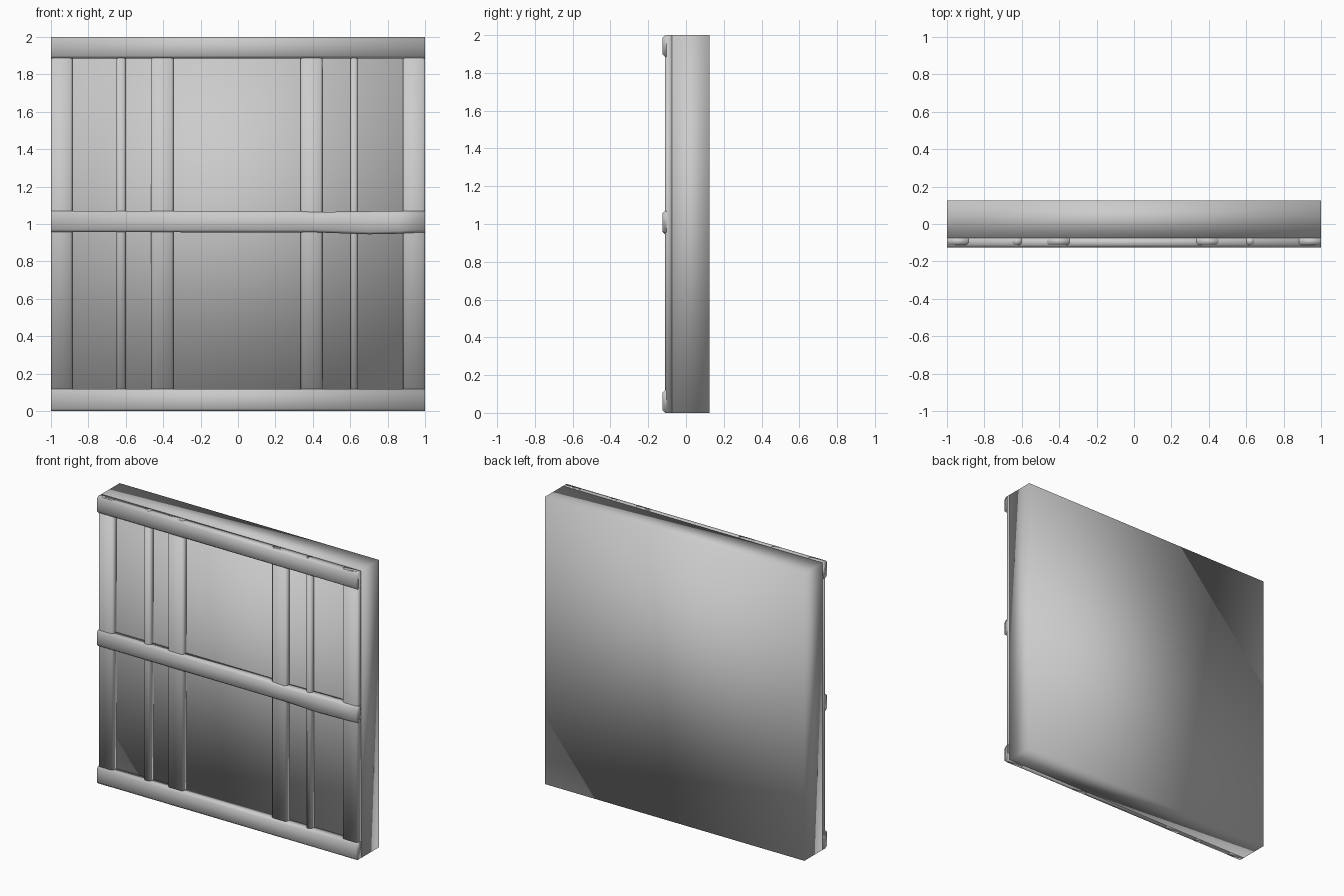
import bpy, bmesh

if "Cube" in bpy.data.objects:
    bpy.data.objects.remove(bpy.data.objects["Cube"])

BACK = -0.075  # plane where the beams meet the slab


def finish(name, bm):
    bmesh.ops.recalc_face_normals(bm, faces=bm.faces)
    mesh = bpy.data.meshes.new(name)
    bm.to_mesh(mesh)
    bm.free()
    obj = bpy.data.objects.new(name, mesh)
    bpy.context.collection.objects.link(obj)
    for p in mesh.polygons:
        p.use_smooth = True
    return obj


def beam(name, sections, depth, vertical, cham=0.014):
    """Sweep a chamfered plank through (position, low edge, high edge) sections."""
    bm = bmesh.new()
    rings = []
    for pos, lo, hi in sections:
        front = BACK - depth
        profile = [(lo, BACK), (lo, front + cham), (lo + cham, front),
                   (hi - cham, front), (hi, front + cham), (hi, BACK)]
        rings.append([bm.verts.new((a, y, pos) if vertical else (pos, y, a))
                      for a, y in profile])
    for r, s in zip(rings, rings[1:]):
        for i in range(6):
            j = (i + 1) % 6
            bm.faces.new((r[i], r[j], s[j], s[i]))
    bm.faces.new(rings[0])
    bm.faces.new(rings[-1])
    return finish(name, bm)


# Wall slab
bm = bmesh.new()
bmesh.ops.create_cube(bm, size=1)
bmesh.ops.scale(bm, vec=(2, 0.2, 2), verts=bm.verts)
bmesh.ops.translate(bm, vec=(0, 0.025, 1), verts=bm.verts)
finish("wall_slab", bm)

# Vertical posts, running behind the rails
posts = [(-1, -0.885), (-0.65, -0.6), (-0.465, -0.345),
         (0.335, 0.45), (0.6, 0.64), (0.88, 1)]
for i, (lo, hi) in enumerate(posts):
    beam(f"post_{i + 1}", [(0, lo, hi), (2, lo, hi)], 0.037, True, 0.01)

# Straight top and bottom rails
beam("bottom_rail", [(-1, 0, 0.12), (1, 0, 0.12)], 0.05, False)
beam("top_rail", [(-1, 1.885, 2), (1, 1.885, 2)], 0.05, False)

# Slightly uneven middle rail
beam("middle_rail", [(-1, 0.957, 1.07), (0.3, 0.955, 1.07), (0.42, 0.955, 1.064),
                     (0.7, 0.945, 1.068), (0.85, 0.948, 1.07), (1, 0.955, 1.07)],
     0.05, False)
